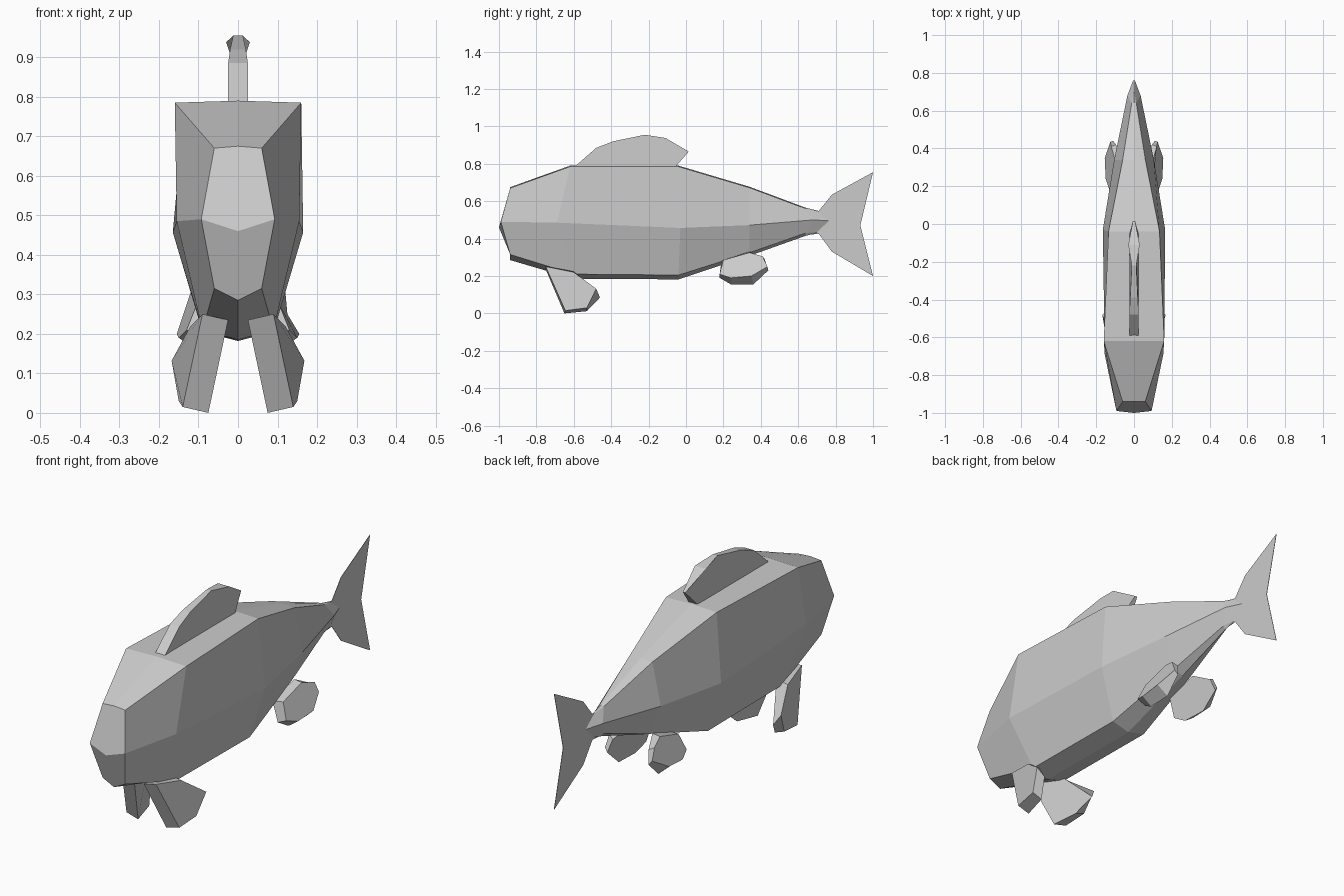
import bpy
import bmesh

if "Cube" in bpy.data.objects:
    bpy.data.objects.remove(bpy.data.objects["Cube"])

grey = bpy.data.materials.new("plain grey")
grey.use_nodes = True
colour = (0.6, 0.6, 0.6, 1)
grey.diffuse_color = colour
grey.node_tree.nodes["Principled BSDF"].inputs["Base Color"].default_value = colour


def loft(name, rings, mirrored=False):
    """Skin closed rings of equal length and cap both ends."""
    bm = bmesh.new()
    for side in ((1, -1) if mirrored else (1,)):
        loops = [[bm.verts.new((x * side, y, z)) for x, y, z in r] for r in rings]
        n = len(rings[0])
        for a, b in zip(loops, loops[1:]):
            for i in range(n):
                j = (i + 1) % n
                bm.faces.new((a[i], a[j], b[j], b[i]))
        bm.faces.new(loops[0])
        bm.faces.new(loops[-1][::-1])
    bmesh.ops.recalc_face_normals(bm, faces=bm.faces)
    mesh = bpy.data.meshes.new(name)
    bm.to_mesh(mesh)
    bm.free()
    mesh.materials.append(grey)
    ob = bpy.data.objects.new(name, mesh)
    bpy.context.collection.objects.link(ob)
    return ob


def section(top, mid, low, belly):
    """Top, side and lower corners as (half width, y, z), plus the keel height."""
    half = [top, mid, low]
    return (half + [(0, low[1], belly)] + [(-x, y, z) for x, y, z in half[::-1]]
            + [(0, top[1], top[2] + 0.005)])


# Body, from snout to the narrow tail root
body = loft("body", [
    section((.06, -.94, .67), (.093, -.99, .49), (.06, -.94, .315), .285),
    section((.16, -.62, .785), (.155, -.69, .485), (.09, -.6, .21), .185),
    section((.135, -.04, .785), (.165, -.03, .457), (.09, -.04, .205), .182),
    section((.06, .34, .672), (.105, .34, .472), (.05, .34, .325), .308),
    section((.012, .64, .56), (.035, .68, .5), (.012, .64, .43), .415),
    section((.002, .70, .545), (.003, .765, .495), (.002, .70, .435), .43),
])

# Pull the snout cap forward: split it into an upper and a lower plane
bm = bmesh.new()
bm.from_mesh(body.data)
bm.faces.ensure_lookup_table()
cap = min(bm.faces, key=lambda f: f.calc_center_median().y)
corners = list(cap.verts)
bm.faces.remove(cap)
nose = bm.verts.new((0, -1, .46))
sides = [v for v in corners if abs(v.co.z - .49) < .01]
upper = [v for v in corners if v.co.z > .5]
lower = [v for v in corners if v.co.z < .4]
for group in (upper, lower):
    group.sort(key=lambda v: v.co.x)
    sides.sort(key=lambda v: v.co.x)
    bm.faces.new([sides[0]] + group + [sides[1], nose])
bmesh.ops.recalc_face_normals(bm, faces=bm.faces)
bm.to_mesh(body.data)
bm.free()

# Back fin: side profile with a half width at each point
fin = [(-.6, .78, .025), (-.48, .885, .025), (-.39, .92, .02), (-.22, .955, .012),
       (-.11, .938, .03), (.015, .865, .006), (-.06, .78, .025)]
loft("back_fin", [[(s * w, y, z) for y, z, w in fin] for s in (-1, 1)])

# Paired front fins: inner and outer outlines
loft("front_fins", [
    [(.025, -.75, .235), (.075, -.65, 0), (.1, -.53, .012), (.14, -.46, .085), (.06, -.6, .23)],
    [(.09, -.75, .25), (.14, -.645, .015), (.15, -.53, .03), (.168, -.48, .132), (.12, -.6, .22)],
], mirrored=True)

# Paired rear fins
loft("rear_fins", [
    [(.05, .19, .28), (.085, .18, .19), (.1, .24, .155), (.105, .36, .155),
     (.11, .44, .23), (.095, .42, .29), (.06, .34, .33)],
    [(.1, .2, .285), (.13, .18, .21), (.15, .24, .19), (.155, .35, .2),
     (.125, .435, .25), (.12, .41, .305), (.1, .34, .325)],
], mirrored=True)

# Flat forked tail
edge = [(.64, .56), (.71, .548), (.78, .635), (1, .755), (.932, .47),
        (1, .2), (.78, .33), (.71, .425), (.64, .42)]
loft("tail_fin", [[(s * .001, y, z) for y, z in edge] for s in (-1, 1)])
